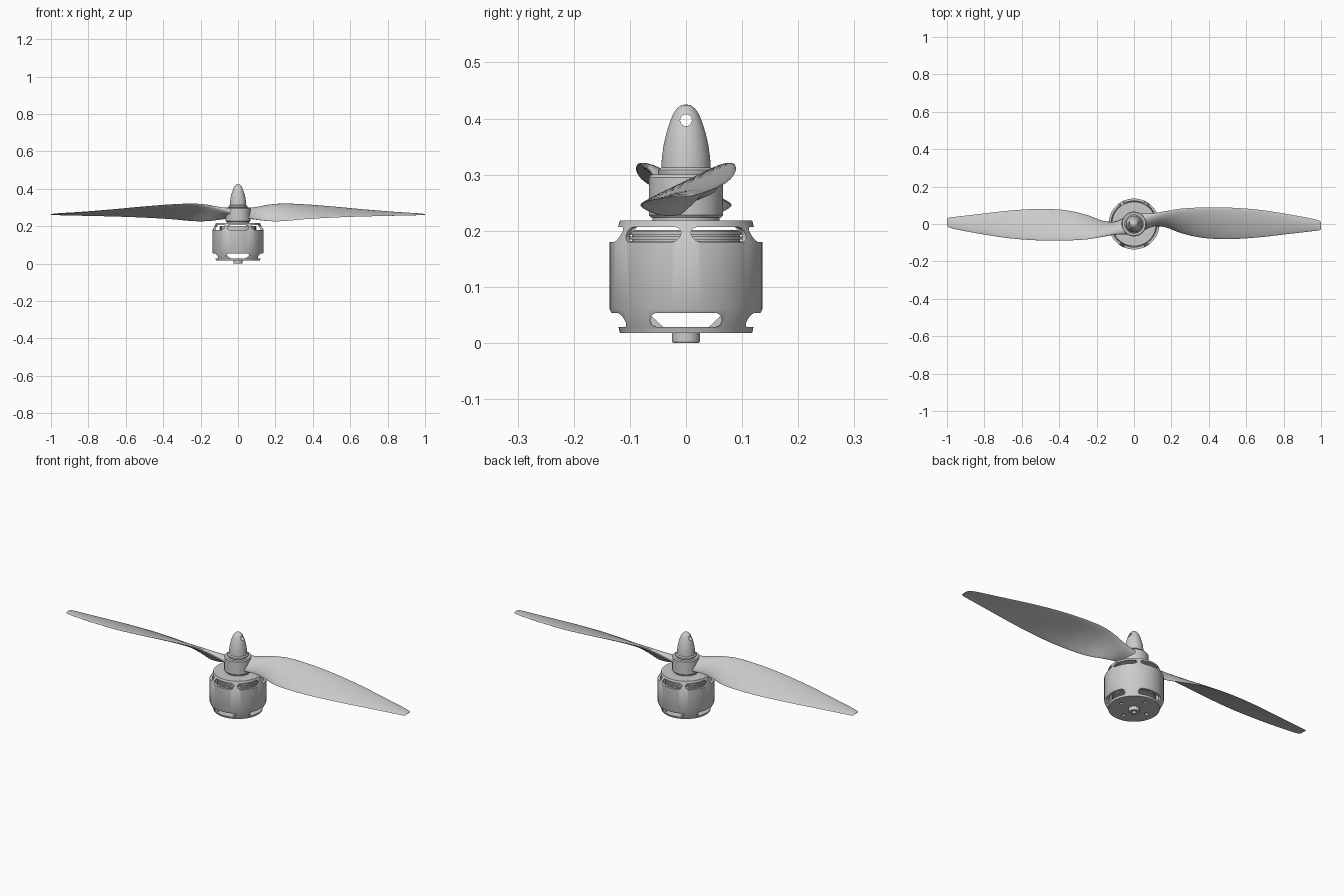
import bpy, bmesh, math
from mathutils import Matrix, Vector

cube = bpy.data.objects.get("Cube")
if cube:
    bpy.data.objects.remove(cube, do_unlink=True)

grey = bpy.data.materials.new("light_grey")
grey.use_nodes = True
COLOUR = (0.6, 0.6, 0.6, 1)
grey.diffuse_color = COLOUR
grey.node_tree.nodes["Principled BSDF"].inputs["Base Color"].default_value = COLOUR


def finish(name, bm):
    """Turn a bmesh into a named object with the shared material."""
    bmesh.ops.remove_doubles(bm, verts=bm.verts, dist=0.0001)
    bmesh.ops.recalc_face_normals(bm, faces=bm.faces)
    mesh = bpy.data.meshes.new(name)
    bm.to_mesh(mesh)
    bm.free()
    mesh.materials.append(grey)
    obj = bpy.data.objects.new(name, mesh)
    bpy.context.collection.objects.link(obj)
    return obj


def activate(obj):
    bpy.ops.object.select_all(action='DESELECT')
    obj.select_set(True)
    bpy.context.view_layer.objects.active = obj


def smooth(obj, angle=32):
    activate(obj)
    bpy.ops.object.shade_smooth_by_angle(angle=math.radians(angle))


def lathe(name, profile, closed=False, steps=96):
    """Revolve a radius/height profile around the z axis."""
    bm = bmesh.new()
    verts = [bm.verts.new((r, 0, z)) for r, z in profile]
    pairs = list(zip(verts, verts[1:]))
    if closed:
        pairs.append((verts[-1], verts[0]))
    edges = [bm.edges.new(p) for p in pairs]
    bmesh.ops.spin(bm, geom=verts + edges, cent=(0, 0, 0), axis=(0, 0, 1),
                   angle=math.tau, steps=steps)
    return finish(name, bm)


def add_prism(bm, outline, near, far, matrix):
    """Extrude a y/z outline along x, then place it."""
    rings = [[bm.verts.new(matrix @ Vector((x, y, z))) for y, z in outline]
             for x in (near, far)]
    n = len(outline)
    bm.faces.new(rings[0])
    bm.faces.new(rings[1])
    for i in range(n):
        j = (i + 1) % n
        bm.faces.new((rings[0][i], rings[0][j], rings[1][j], rings[1][i]))


def stadium(half, radius, height, seg=10):
    """Slot outline with round ends; a half width of zero gives a circle."""
    pts = []
    for side in (1, -1):
        for i in range(seg + (half > radius)):
            a = math.pi * (i / seg - 0.5) + (0 if side > 0 else math.pi)
            shift = max(half - radius, 0) * side
            pts.append((shift + radius * math.cos(a), height + radius * math.sin(a)))
    return pts


def cut(obj, bm):
    cutter = finish("cutter", bm)
    cutter.hide_render = True
    mod = obj.modifiers.new("cut", 'BOOLEAN')
    mod.operation = 'DIFFERENCE'
    mod.solver = 'EXACT'
    mod.object = cutter
    activate(obj)
    bpy.ops.object.modifier_apply(modifier=mod.name)
    bpy.data.objects.remove(cutter, do_unlink=True)


# Motor can: hollow shell with tapered ends
can = lathe("motor_can", [
    (0.02, 0.018), (0.118, 0.018), (0.12, 0.027), (0.136, 0.06), (0.136, 0.18),
    (0.121, 0.207), (0.118, 0.218), (0.02, 0.218), (0.02, 0.21), (0.108, 0.209),
    (0.124, 0.178), (0.124, 0.06), (0.108, 0.027), (0.02, 0.025)], closed=True)

# Vent slots: six above, four below
for count, start, half, radius, height in ((6, 30, 0.056, 0.0135, 0.193),
                                           (4, 0, 0.064, 0.0125, 0.041)):
    bm = bmesh.new()
    for k in range(count):
        turn = Matrix.Rotation(math.radians(start) + math.tau * k / count, 4, 'Z')
        add_prism(bm, stadium(half, radius, height), 0.101, 0.16, turn)
    cut(can, bm)

# Mounting holes in the base
bm = bmesh.new()
for k in range(4):
    place = Matrix.Rotation(math.tau * k / 4, 4, 'Z') @ Matrix.Translation((0.075, 0, 0))
    add_prism(bm, stadium(0, 0.009, 0), -0.01, 0.05,
              place @ Matrix.Rotation(-math.pi / 2, 4, 'Y'))
cut(can, bm)
smooth(can)

# Laminated stator inside the can
layers = [(0, 0.065)]
for i in range(16):
    z = 0.065 + i * 0.0085
    layers += [(0.1, z), (0.1, z + 0.006), (0.096, z + 0.006), (0.096, z + 0.0085)]
layers.append((0, layers[-1][1]))
smooth(lathe("stator", layers))

# Hollow shaft stub under the base
smooth(lathe("shaft_stub", [(0.01, 0), (0.023, 0), (0.025, 0.003), (0.025, 0.024),
                            (0.01, 0.024)], closed=True, steps=48))

# Washer and propeller hub
smooth(lathe("washer", [(0, 0.216), (0.06, 0.216), (0.06, 0.226), (0, 0.226)]))
smooth(lathe("propeller_hub", [(0, 0.224), (0.063, 0.224), (0.066, 0.228),
                               (0.066, 0.295), (0.062, 0.3), (0, 0.3)]))

# Spinner nut with a cross hole
spinner = lathe("spinner_nut", [
    (0, 0.298), (0.048, 0.298), (0.05, 0.302), (0.05, 0.308), (0.044, 0.313),
    (0.043, 0.33), (0.04, 0.352), (0.035, 0.374), (0.029, 0.393), (0.023, 0.408),
    (0.016, 0.418), (0.008, 0.424), (0, 0.425)])
bm = bmesh.new()
add_prism(bm, stadium(0, 0.0105, 0.397), -0.1, 0.1, Matrix())
cut(spinner, bm)
smooth(spinner)

# Blade stations: x, low edge y and z, high edge y and z, thickness
STATIONS = [
    (0.02, -0.05, 0.25, 0.055, 0.28, 0.045),
    (0.1, -0.012, 0.235, 0.056, 0.3, 0.03),
    (0.17, -0.018, 0.227, 0.068, 0.315, 0.022),
    (0.25, -0.048, 0.228, 0.082, 0.32, 0.017),
    (0.36, -0.073, 0.238, 0.088, 0.316, 0.014),
    (0.5, -0.081, 0.246, 0.088, 0.305, 0.012),
    (0.66, -0.072, 0.252, 0.077, 0.29, 0.01),
    (0.82, -0.054, 0.256, 0.053, 0.276, 0.008),
    (0.95, -0.039, 0.259, 0.029, 0.267, 0.006),
    (0.99, -0.034, 0.26, 0.018, 0.264, 0.004),
    (1.0, -0.029, 0.261, 0.008, 0.262, 0.003)]


def sections(steps=5):
    """Smooth in-between stations by a spline through the given ones."""
    last = len(STATIONS) - 1
    for i in range(last):
        a, b, c, d = (STATIONS[min(max(i + k, 0), last)] for k in (-1, 0, 1, 2))
        for s in range(steps):
            t = s / steps
            row = []
            for p, q, r, w, in zip(a, b, c, d):
                row.append(q + t / 2 * (r - p + t * (2*p - 5*q + 4*r - w
                                                     + t * (3*(q - r) + w - p))))
            yield row
    yield STATIONS[-1]


def blade(name, angle):
    bm = bmesh.new()
    turn = Matrix.Rotation(angle, 4, 'Z')
    rings = []
    n = 28
    for x, yl, zl, yh, zh, thick in sections():
        low, high = Vector((x, yl, zl)), Vector((x, yh, zh))
        normal = Vector((0, zl - zh, yh - yl)).normalized()
        ring = []
        for k in range(n):
            a = math.tau * k / n
            along = 0.5 - 0.5 * math.cos(a)
            bulge = math.sin(a) * thick / 2 * (0.75 + 0.5 * along)
            camber = thick * 0.9 * math.sin(a) ** 2 * min(x * 4, 1)
            ring.append(bm.verts.new(turn @ (low.lerp(high, along)
                                             + normal * (bulge + camber * 0.6))))
        rings.append(ring)
    for p, q in zip(rings, rings[1:]):
        for k in range(n):
            j = (k + 1) % n
            bm.faces.new((p[k], p[j], q[j], q[k]))
    bm.faces.new(rings[0])
    bm.faces.new(rings[-1])
    smooth(finish(name, bm), 50)


# Two matching twisted blades
blade("left_blade", 0)
blade("right_blade", math.pi)
